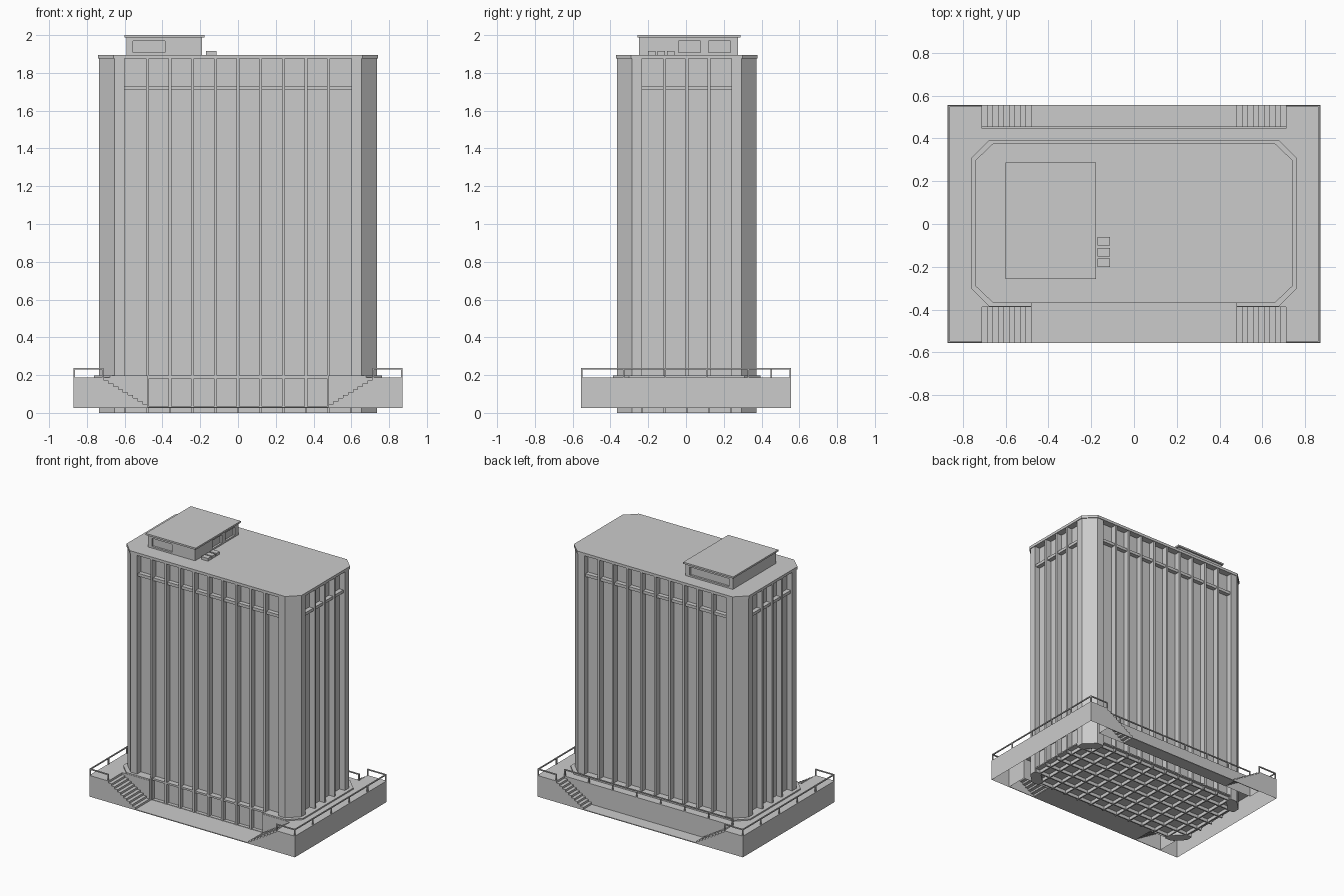
import bpy, bmesh, math

if "Cube" in bpy.data.objects:
    bpy.data.objects.remove(bpy.data.objects["Cube"])

CY = 0.004            # tower centre in y
HX, HY = 0.737, 0.369  # tower half sizes
GX, GY = 0.60, 0.237  # half widths of the glazed bays
DEPTH = 0.045         # window recess
PX, PY = 0.872, 0.556  # podium half sizes
Z0, Z1 = 0.025, 0.187  # podium bottom and terrace level


def build(name, bm):
    bmesh.ops.recalc_face_normals(bm, faces=bm.faces[:])
    me = bpy.data.meshes.new(name)
    bm.to_mesh(me)
    bm.free()
    ob = bpy.data.objects.new(name, me)
    bpy.context.collection.objects.link(ob)
    return ob


def add_box(bm, x0, x1, y0, y1, z0, z1):
    vs = bmesh.ops.create_cube(bm, size=1)['verts']
    for v in vs:
        v.co = ((x0 + x1) / 2 + v.co.x * abs(x1 - x0),
                (y0 + y1) / 2 + v.co.y * abs(y1 - y0),
                (z0 + z1) / 2 + v.co.z * abs(z1 - z0))


def boxes(name, items):
    bm = bmesh.new()
    for b in items:
        add_box(bm, *b)
    return build(name, bm)


def add_prism(bm, pts, z0, z1, bottom=True):
    lo = [bm.verts.new((x, y, z0)) for x, y in pts]
    hi = [bm.verts.new((x, y, z1)) for x, y in pts]
    bm.faces.new(hi)
    if bottom:
        bm.faces.new(lo[::-1])
    n = len(pts)
    for i in range(n):
        j = (i + 1) % n
        bm.faces.new((lo[i], lo[j], hi[j], hi[i]))


def prism(name, pts, z0, z1, bottom=True):
    bm = bmesh.new()
    add_prism(bm, pts, z0, z1, bottom)
    return build(name, bm)


def octagon(hx, hy, cx, cy):
    q = [(hx, hy - cy), (hx - cx, hy)]
    pts = q + [(-x, y) for x, y in q[::-1]]
    pts += [(-x, -y) for x, y in q] + [(x, -y) for x, y in q[::-1]]
    return [(x, y + CY) for x, y in pts]


# Tower: recessed wall core, chamfered corner piers, roof slab
boxes("tower_core", [(-HX + DEPTH, HX - DEPTH, CY - HY + DEPTH, CY + HY - DEPTH, Z0, 1.88)])
bm = bmesh.new()
for sx in (-1, 1):
    for sy in (-1, 1):
        c = [(GX, HY), (HX - 0.082, HY), (HX, HY - 0.08), (HX, GY),
             (HX - DEPTH - 0.01, GY), (GX, HY - DEPTH - 0.01)]
        add_prism(bm, [(sx * x, CY + sy * y) for x, y in c], 0.0, 1.88)
build("corner_piers", bm)
prism("roof_slab", octagon(0.742, 0.374, 0.084, 0.08), 1.875, 1.896)

# Mullions and horizontal spandrels on the four sides
W = 0.0165
mull, span = [], []
xs = [-GX + 2 * GX * i / 10 for i in range(1, 10)]
ys = [CY - GY + 2 * GY * i / 4 for i in range(1, 4)]
for s in (-1, 1):
    ya, yb = CY + s * HY, CY + s * (HY - DEPTH - 0.01)
    xa, xb = s * HX, s * (HX - DEPTH - 0.01)
    mull += [(x - W / 2, x + W / 2, ya, yb, Z0, 1.88) for x in xs]
    mull += [(xa, xb, y - W / 2, y + W / 2, Z0, 1.88) for y in ys]
    for z0, z1, inset in ((1.709, 1.731, 0.012), (0.183, 0.196, 0.004), (Z0, 0.034, 0.004)):
        span.append((-GX, GX, ya - s * inset, yb, z0, z1))
        span.append((xa - s * inset, xb, CY - GY, CY + GY, z0, z1))
boxes("mullions", mull)
boxes("spandrel_bands", span)

# Foundation: egg-crate beams under the floor slab
beams = []
for x in [-0.69] + [-GX] + xs + [GX] + [0.69]:
    h = HY - 0.01 if abs(x) < 0.65 else HY - 0.06
    beams.append((x - 0.005, x + 0.005, CY - h, CY + h, 0, 0.03))
for y in [CY - 0.34, CY - GY] + ys + [CY + GY, CY + 0.34]:
    h = HX - 0.01 if abs(y - CY) < 0.29 else HX - 0.06
    beams.append((-h, h, y - 0.005, y + 0.005, 0, 0.03))
boxes("foundation_beams", beams)

# Terrace: hollow podium with front court and rear court cut out
YF, YB, SX, SI = -0.388, 0.456, 0.71, 0.48
half = [(SI, CY - HY + 0.03), (SI, YF), (SX, YF), (SX, -PY), (PX, -PY),
        (PX, PY), (SX, PY), (SX, YB)]
prism("terrace", half + [(-x, y) for x, y in half[::-1]], Z0, Z1, bottom=False)

# Low plinth around the tower, notched at the front court
pl = octagon(0.762, 0.39, 0.085, 0.085)
cut = [(-SI, CY - 0.39), (-SI, CY - HY + 0.004), (SI, CY - HY + 0.004), (SI, CY - 0.39)]
prism("tower_plinth", pl[:6] + cut + pl[6:], Z1 - 0.002, 0.197)

# Sunken court floors
boxes("court_floors", [(-SI, SI, -PY, CY - HY + 0.03, Z0, Z0 + 0.006),
                       (-SI, SI, YB, PY, Z0, Z0 + 0.006)])

# Four stairs: thin treads, risers and a stepped outer wall
N = 9
run, rise = (SX - SI) / N, (Z1 - Z0 - 0.006) / (N + 1)
st = []
for sx in (-1, 1):
    for y0, y1 in ((-PY, YF), (PY, YB)):
        d = 0.005 if y1 > y0 else -0.005
        for i in range(N):
            xa, xb = SI + i * run, SI + (i + 1) * run
            z = Z0 + 0.006 + (i + 1) * rise
            st.append((sx * xa, sx * xb, y0, y1, z - 0.004, z))
            st.append((sx * xa, sx * (xa + 0.003), y0, y1, z - rise - 0.002, z - 0.004))
            st.append((sx * xa, sx * xb, y0, y0 + d, Z0, z - 0.004))
boxes("stairs", st)

# Railings
RT, RZ = 0.004, 0.238
rails = []


def rail(p, q, n):
    (xa, ya), (xb, yb) = p, q
    rails.append((min(xa, xb) - RT, max(xa, xb) + RT, min(ya, yb) - RT, max(ya, yb) + RT,
                  RZ - 0.008, RZ))
    for i in range(n + 1):
        x, y = xa + (xb - xa) * i / n, ya + (yb - ya) * i / n
        rails.append((x - RT, x + RT, y - RT, y + RT, Z1 - 0.002, RZ - 0.004))


E = 0.005
for sx in (-1, 1):
    rail((sx * (PX - E), -PY + E), (sx * (PX - E), PY - E), 5)
    for sy in (-1, 1):
        rail((sx * (SX + E), sy * (PY - E)), (sx * (PX - E), sy * (PY - E)), 1)
rail((-SX, YB - E), (SX, YB - E), 7)
boxes("railings", rails)

# Rooftop house with recessed windows
house = boxes("roof_house", [(-0.59, -0.19, -0.248, 0.276, 1.89, 1.988)])
cutter = boxes("roof_window_cutter", [
    (-0.557, -0.387, -0.30, -0.233, 1.908, 1.97),
    (-0.557, -0.225, 0.261, 0.32, 1.908, 1.97),
    (-0.205, -0.10, -0.04, 0.076, 1.908, 1.97),
    (-0.205, -0.10, 0.118, 0.235, 1.908, 1.97)])
cutter.hide_render = True
cutter.hide_viewport = True
mod = house.modifiers.new("windows", 'BOOLEAN')
mod.object = cutter
mod.solver = 'EXACT'
boxes("roof_house_cap", [(-0.602, -0.178, -0.258, 0.288, 1.987, 2.0)])

# Rooftop vent units
boxes("roof_vents", [(-0.17, -0.113, y - 0.02, y + 0.02, 1.89, 1.917)
                     for y in (-0.08, -0.132, -0.182)])
